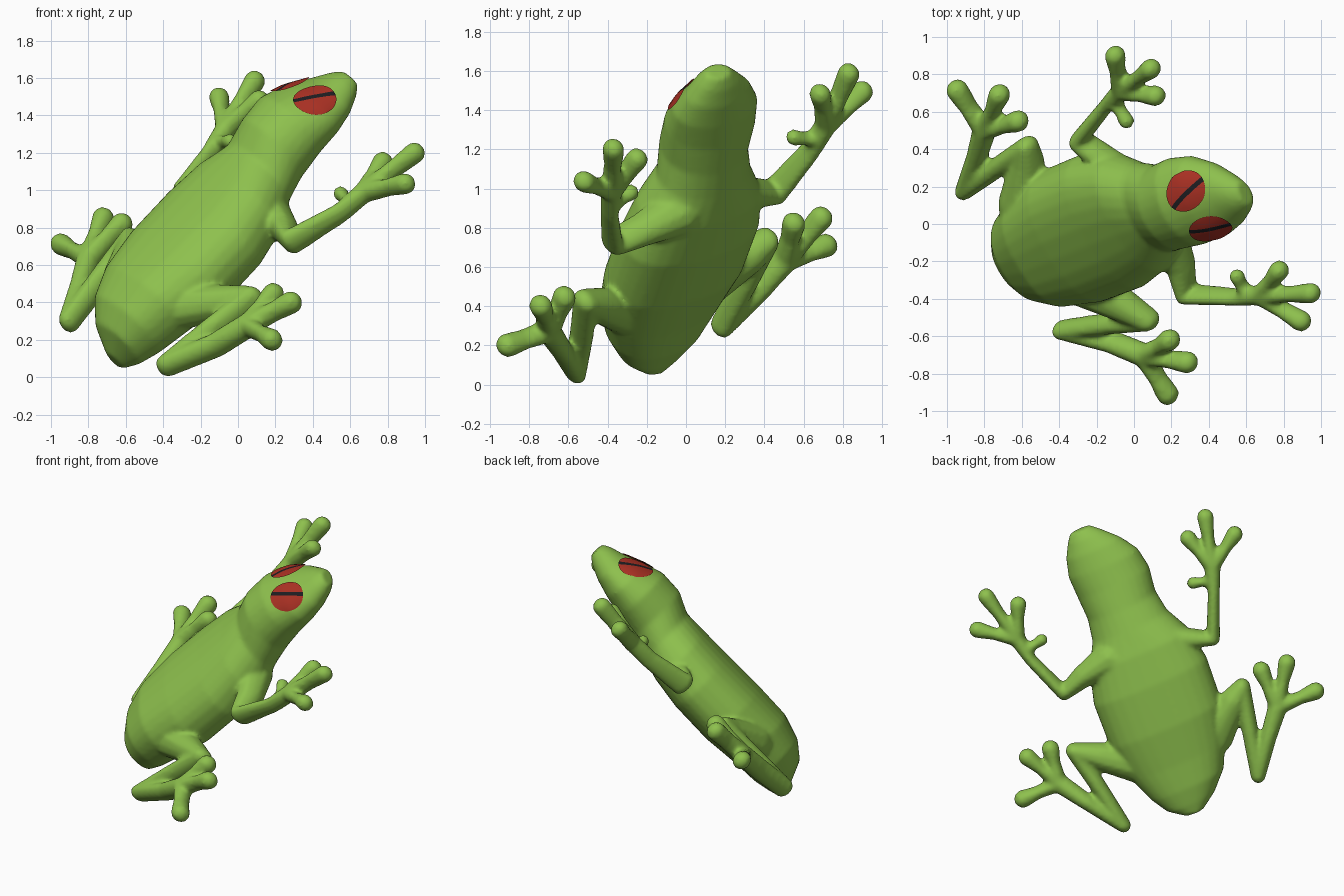
import bpy, bmesh, math
from mathutils import Vector, Matrix

if "Cube" in bpy.data.objects:
    bpy.data.objects.remove(bpy.data.objects["Cube"])

# Frog frame: right, forward and up axes of the climbing pose
UP = Vector((-0.5, -0.55, 0.67)).normalized()
FWD = Vector((0.70, 0.21, 0.69))
FWD = (FWD - UP * FWD.dot(UP)).normalized()
RIGHT = FWD.cross(UP)
ORIGIN = Vector((0, 0, 0.82))


def local(r, f, n):
    return ORIGIN + RIGHT * r + FWD * f + UP * n


def material(name, color):
    m = bpy.data.materials.new(name)
    m.diffuse_color = (*color, 1)
    m.use_nodes = True
    m.node_tree.nodes["Principled BSDF"].inputs["Base Color"].default_value = m.diffuse_color
    return m


green = material("leaf green", (0.27, 0.53, 0.075))
red = material("eye red", (0.40, 0.03, 0.017))
black = material("pupil black", (0.012, 0.012, 0.015))


def finish(bm, name, mats):
    me = bpy.data.meshes.new(name)
    bm.to_mesh(me)
    bm.free()
    ob = bpy.data.objects.new(name, me)
    bpy.context.collection.objects.link(ob)
    for m in mats:
        me.materials.append(m)
    for p in me.polygons:
        p.use_smooth = True
    return ob


# Unit ball used for the rounded limb ends
ball = bmesh.new()
bmesh.ops.create_icosphere(ball, subdivisions=2, radius=1)
BALL = [v.co.copy() for v in ball.verts]
ball.free()


def limb(bm, points):
    """Chain of rounded cones through (x, y, z, radius, depth) points."""
    for a, b in zip(points, points[1:]):
        verts = []
        for x, y, z, r, depth in (a, b):
            for co in BALL:
                off = co * r + UP * co.dot(UP) * (depth - r)
                verts.append(bm.verts.new(Vector((x, y, z)) + off))
        bmesh.ops.convex_hull(bm, input=verts)
        for v in [v for v in bm.verts if not v.link_faces]:
            bm.verts.remove(v)


def digits(bm, palm, tips, r_root, r_tip):
    """Toes from the palm, thin in the middle with round pads."""
    p = Vector(palm)
    for tip in tips:
        t = Vector(tip)
        mid = p.lerp(t, 0.6)
        limb(bm, [(*p, r_root, r_root * 1.2), (*mid, r_tip * 0.72, r_tip),
                  (*t, r_tip, r_tip * 1.1)])


bm = bmesh.new()

# Torso and head: rings of (forward, side centre, height centre, half width, half height)
rings = [(-1.0, 0.00, -0.07, 0.06, 0.06), (-0.93, 0.00, -0.01, 0.17, 0.15),
         (-0.82, -0.02, 0.02, 0.26, 0.205), (-0.65, -0.03, 0.04, 0.335, 0.235),
         (-0.40, -0.05, 0.03, 0.395, 0.25), (-0.10, -0.07, 0.03, 0.40, 0.245),
         (0.12, -0.085, 0.045, 0.35, 0.23), (0.28, -0.09, 0.07, 0.265, 0.21),
         (0.42, -0.09, 0.12, 0.24, 0.225), (0.58, -0.10, 0.14, 0.255, 0.21),
         (0.72, -0.09, 0.13, 0.245, 0.17), (0.84, -0.07, 0.12, 0.19, 0.125),
         (0.93, -0.05, 0.125, 0.12, 0.09), (0.985, -0.04, 0.13, 0.07, 0.055)]
SIDES = 28
loops = []
for f, c, n, w, h in rings:
    loop = []
    e = 0.85 if f < 0.2 else 1.0  # fuller trunk section
    for i in range(SIDES):
        a = 2 * math.pi * i / SIDES
        x, s = (math.copysign(abs(t) ** e, t) for t in (math.cos(a), math.sin(a)))
        loop.append(bm.verts.new(local(c + w * x, f, n + h * (s if s > 0 else 0.88 * s))))
    loops.append(loop)
for a, b in zip(loops, loops[1:]):
    for i in range(SIDES):
        j = (i + 1) % SIDES
        bm.faces.new((a[i], a[j], b[j], b[i]))
bm.faces.new(loops[0])
bm.faces.new(loops[-1])

# Right arm and hand
limb(bm, [(0.16, -0.04, 0.88, 0.12, 0.13), (0.25, -0.22, 0.79, 0.075, 0.095),
          (0.28, -0.375, 0.72, 0.046, 0.082), (0.55, -0.39, 0.88, 0.04, 0.062),
          (0.67, -0.38, 0.985, 0.055, 0.06)])
digits(bm, (0.67, -0.38, 0.985),
       [(0.945, -0.37, 1.20), (0.775, -0.25, 1.15), (0.895, -0.52, 1.035)], 0.05, 0.056)
digits(bm, (0.60, -0.37, 0.93), [(0.55, -0.28, 0.98)], 0.042, 0.042)

# Left arm and hand
limb(bm, [(0.02, 0.18, 1.0, 0.12, 0.13), (-0.13, 0.32, 0.98, 0.075, 0.095),
          (-0.295, 0.45, 0.98, 0.046, 0.082), (-0.15, 0.63, 1.19, 0.04, 0.062),
          (-0.07, 0.71, 1.32, 0.055, 0.06)])
digits(bm, (-0.07, 0.71, 1.32),
       [(0.09, 0.83, 1.585), (-0.10, 0.90, 1.495), (0.115, 0.685, 1.48)], 0.05, 0.056)
digits(bm, (-0.11, 0.67, 1.25), [(-0.04, 0.55, 1.26)], 0.042, 0.042)

# Right leg and foot
limb(bm, [(-0.35, -0.29, 0.37, 0.13, 0.13), (-0.08, -0.425, 0.40, 0.095, 0.10),
          (0.08, -0.515, 0.425, 0.055, 0.075), (-0.12, -0.53, 0.27, 0.055, 0.075),
          (-0.385, -0.565, 0.06, 0.05, 0.07), (-0.12, -0.63, 0.17, 0.055, 0.075),
          (0.05, -0.70, 0.275, 0.065, 0.07)])
digits(bm, (0.05, -0.70, 0.275),
       [(0.18, -0.91, 0.20), (0.285, -0.74, 0.40), (0.19, -0.62, 0.445)], 0.055, 0.06)

# Left leg and foot
limb(bm, [(-0.60, 0.10, 0.52, 0.13, 0.13), (-0.57, 0.32, 0.66, 0.095, 0.10),
          (-0.57, 0.415, 0.74, 0.055, 0.075), (-0.72, 0.31, 0.54, 0.055, 0.075),
          (-0.905, 0.18, 0.295, 0.05, 0.07), (-0.84, 0.36, 0.48, 0.055, 0.075),
          (-0.80, 0.50, 0.63, 0.065, 0.07)])
digits(bm, (-0.80, 0.50, 0.63),
       [(-0.945, 0.715, 0.71), (-0.72, 0.69, 0.85), (-0.62, 0.55, 0.82)], 0.055, 0.06)

# Fuse everything into one smooth skin
bmesh.ops.recalc_face_normals(bm, faces=bm.faces[:])
body = finish(bm, "frog_body", [green])
mod = body.modifiers.new("fuse", 'REMESH')
mod.mode = 'VOXEL'
mod.voxel_size = 0.014
mod.use_smooth_shade = True
mod = body.modifiers.new("soften", 'SMOOTH')
mod.factor = 0.5
mod.iterations = 6

# Eyes: thin plates hugging the head, with a dark slit running along it
for side, name in ((1, "right_eye"), (-1, "left_eye")):
    normal = (RIGHT * side * 0.55 + FWD * 0.30 + UP * 0.76).normalized()
    slit = RIGHT * side * 0.05 + FWD * 0.167 - UP * 0.12
    slit = (slit - normal * slit.dot(normal)).normalized()
    across = normal.cross(slit)
    centre = local(-0.075 + side * 0.118, 0.735, 0.25)
    bm = bmesh.new()
    bmesh.ops.create_uvsphere(bm, u_segments=48, v_segments=24, radius=1,
                              matrix=Matrix.Rotation(math.pi / 2, 4, 'X'))
    lower = [f for f in bm.faces if f.calc_center_median().z < 0]
    bmesh.ops.delete(bm, geom=lower, context='FACES')
    for f in bm.faces:
        # Slit faces form a narrow band on the inner half of the eye
        f.material_index = 1 if 0 < f.calc_center_median().y * side < 0.26 else 0
    frame = Matrix((slit * 0.115, across * 0.10, normal * 0.03)).transposed()
    for v in bm.verts:
        v.co = centre + frame @ v.co
    eye = finish(bm, name, [red, black])
    mod = eye.modifiers.new("hug", 'SHRINKWRAP')
    mod.target = body
    mod.wrap_method = 'NEAREST_SURFACEPOINT'
    mod.wrap_mode = 'ABOVE_SURFACE'
    mod.offset = 0.008
